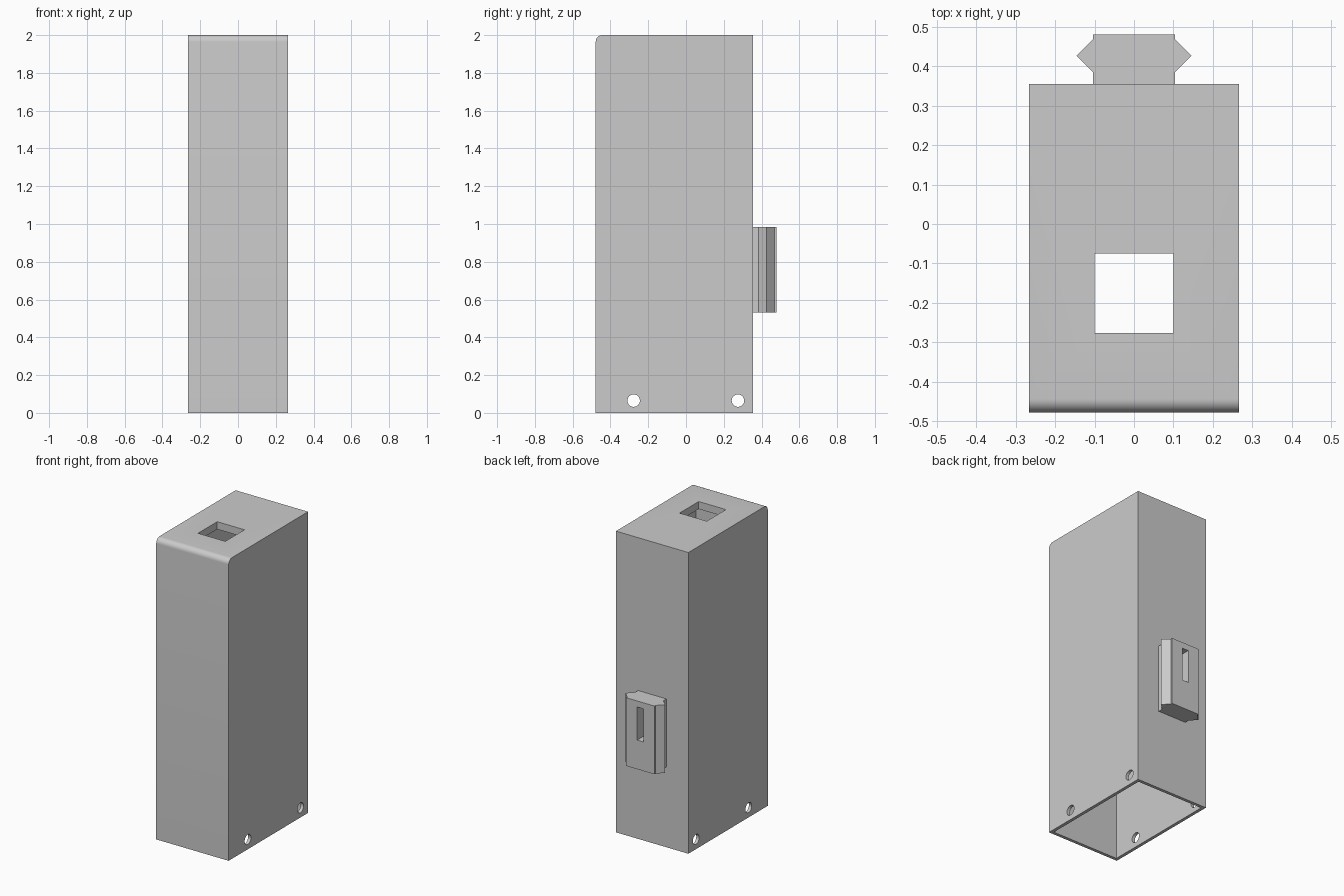
import bpy
import bmesh
from math import radians
from mathutils import Matrix, Vector

if "Cube" in bpy.data.objects:
    bpy.data.objects.remove(bpy.data.objects["Cube"], do_unlink=True)

grey = bpy.data.materials.new("light grey plastic")
grey.use_nodes = True
colour = (0.6, 0.6, 0.6, 1)
grey.diffuse_color = colour
grey.node_tree.nodes["Principled BSDF"].inputs["Base Color"].default_value = colour


def add_object(name, bm):
    bmesh.ops.recalc_face_normals(bm, faces=bm.faces)
    mesh = bpy.data.meshes.new(name)
    bm.to_mesh(mesh)
    bm.free()
    mesh.materials.append(grey)
    obj = bpy.data.objects.new(name, mesh)
    bpy.context.collection.objects.link(obj)
    return obj


def box_mesh(low, high):
    low, high = Vector(low), Vector(high)
    bm = bmesh.new()
    bmesh.ops.create_cube(bm, size=1)
    bmesh.ops.scale(bm, vec=high - low, verts=bm.verts)
    bmesh.ops.translate(bm, vec=(low + high) / 2, verts=bm.verts)
    return bm


def box(name, low, high):
    return add_object(name, box_mesh(low, high))


def cut(obj, cutters):
    """Subtract the cutters, keep the finished mesh and remove the helpers."""
    for cutter in cutters:
        cutter.hide_render = True
        mod = obj.modifiers.new("cut", 'BOOLEAN')
        mod.operation = 'DIFFERENCE'
        mod.solver = 'EXACT'
        mod.object = cutter
    graph = bpy.context.evaluated_depsgraph_get()
    mesh = bpy.data.meshes.new_from_object(obj.evaluated_get(graph))
    obj.modifiers.clear()
    obj.data = mesh
    for cutter in cutters:
        bpy.data.objects.remove(cutter, do_unlink=True)


half_width, front, back, height = 0.266, -0.478, 0.355, 2.0
wall, roof = 0.021, 0.05

# Tall housing with a rounded top front edge
bm = box_mesh((-half_width, front, 0), (half_width, back, height))
edge = [e for e in bm.edges
        if all(v.co.y < 0 and v.co.z > 1 for v in e.verts)]
bmesh.ops.bevel(bm, geom=edge, offset=0.035, segments=8, profile=0.5,
                affect='EDGES')
housing = add_object("housing", bm)

# Open-bottomed cavity and square opening in the roof
cutters = [
    box("cavity_cutter", (wall - half_width, front + wall, -0.1),
        (half_width - wall, back - wall, height - roof)),
    box("roof_opening_cutter", (-0.1, -0.276, 1.8), (0.1, -0.075, 2.1)),
]

# Two round holes near the base, drilled through both side walls
for y in (-0.277, 0.275):
    bm = bmesh.new()
    bmesh.ops.create_cone(bm, cap_ends=True, segments=32, radius1=0.033,
                          radius2=0.033, depth=1,
                          matrix=Matrix.Translation((0, y, 0.065))
                          @ Matrix.Rotation(radians(90), 4, 'Y'))
    cutters.append(add_object("screw_hole_cutter", bm))
cut(housing, cutters)

# Rear mounting clip: mirrored pointed profile, extruded upward
side = [(0.104, back - 0.005), (0.104, 0.385), (0.146, 0.427),
        (0.104, 0.468), (0.104, 0.48)]
outline = side + [(-x, y) for x, y in reversed(side)]
bottom, top = 0.532, 0.985
bm = bmesh.new()
face = bm.faces.new([bm.verts.new((x, y, bottom)) for x, y in outline])
extruded = bmesh.ops.extrude_face_region(bm, geom=[face])["geom"]
bmesh.ops.translate(bm, vec=(0, 0, top - bottom),
                    verts=[g for g in extruded
                           if isinstance(g, bmesh.types.BMVert)])
clip = add_object("mounting_clip", bm)

# Upright slot in the clip
cut(clip, [box("slot_cutter", (-0.023, 0.38, 0.725), (0.023, 0.6, 0.945))])

# Smooth only the rounded edge and hole walls
for obj in (housing, clip):
    bpy.ops.object.select_all(action='DESELECT')
    obj.select_set(True)
    bpy.context.view_layer.objects.active = obj
    bpy.ops.object.shade_smooth_by_angle(angle=radians(30))
